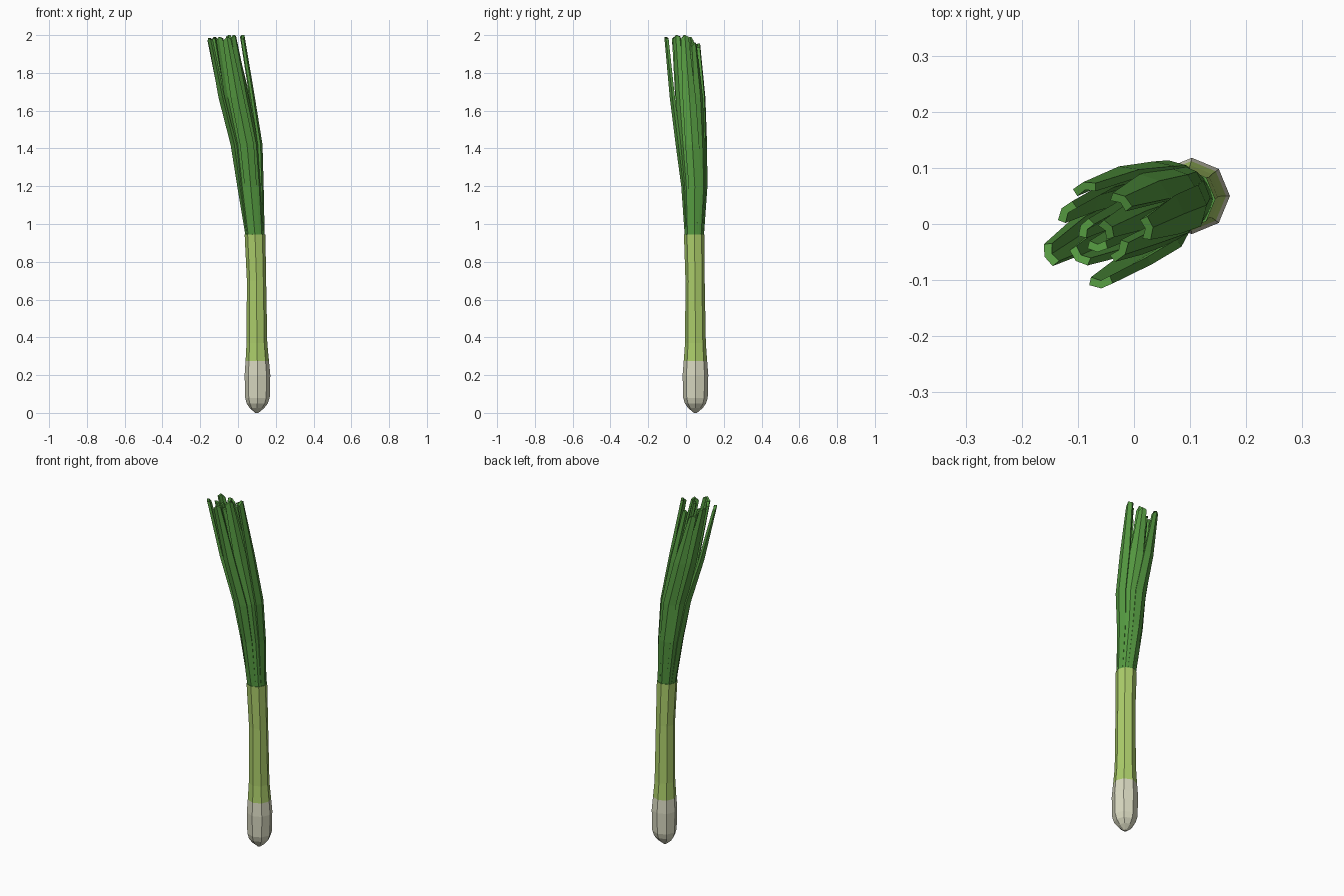
import bpy, bmesh, math
from mathutils import Vector

if "Cube" in bpy.data.objects:
    bpy.data.objects.remove(bpy.data.objects["Cube"])


def material(name, rgb):
    m = bpy.data.materials.new(name)
    m.diffuse_color = (*rgb, 1)
    m.use_nodes = True
    m.node_tree.nodes["Principled BSDF"].inputs["Base Color"].default_value = m.diffuse_color
    return m


WHITE = material("bulb white", (0.69, 0.69, 0.53))
PALE = material("pale green", (0.41, 0.61, 0.145))
GREEN = material("leaf green", (0.09, 0.32, 0.052))


def finish(bm, name, mats):
    bmesh.ops.recalc_face_normals(bm, faces=bm.faces)
    me = bpy.data.meshes.new(name)
    bm.to_mesh(me)
    bm.free()
    for m in mats:
        me.materials.append(m)
    ob = bpy.data.objects.new(name, me)
    bpy.context.collection.objects.link(ob)
    return ob


def skin(bm, rings):
    """Join successive closed rings of points with quads and cap both ends."""
    vs = [[bm.verts.new(p) for p in r] for r in rings]
    n = len(vs[0])
    for a, b in zip(vs, vs[1:]):
        for i in range(n):
            j = (i + 1) % n
            bm.faces.new((a[i], a[j], b[j], b[i]))
    bm.faces.new(vs[0][::-1])
    bm.faces.new(vs[-1])


# Stem: eight-sided, coloured by height (z, centre x, centre y, radius)
STEM = [(0.0, .10, .05, .008), (0.025, .10, .05, .038), (0.05, .102, .05, .056),
        (0.08, .103, .05, .065), (0.20, .103, .05, .068), (0.275, .102, .05, .062),
        (0.37, .10, .05, .055), (0.70, .098, .048, .051), (0.945, .09, .044, .055)]
bm = bmesh.new()
skin(bm, [[(x + r * math.cos(k * math.pi / 4), y + r * math.sin(k * math.pi / 4), z)
           for k in range(8)] for z, x, y, r in STEM])
for f in bm.faces:
    z = f.calc_center_median().z
    f.material_index = 0 if z < 0.275 else 1 if z < 0.94 else 2
finish(bm, "stem", [WHITE, PALE, GREEN])

# Leaf bundle: z, centre x, centre y, spread, leaf half width
BUNDLE = [(0.94, .09, .044, .051, .023), (1.2, .066, .044, .070, .032),
          (1.42, .045, .028, .085, .037), (1.67, -.008, .008, .098, .035),
          (2.0, -.065, -.02, .100, .021)]


def leaf(name, base_deg, tip_deg, tip_spread, top, base_spread=1.0, width=1.0, thick=0.014):
    rings = []
    for i, (z, cx, cy, r, w) in enumerate(BUNDLE):
        t = i / (len(BUNDLE) - 1)
        a = math.radians(base_deg + (tip_deg - base_deg) * t)
        s = r * (base_spread + (tip_spread - base_spread) * t)
        out = Vector((math.cos(a), math.sin(a), 0))
        side = Vector((-out.y, out.x, 0))
        mid = Vector((cx, cy, top if t == 1 else z)) + out * s
        w *= width
        fold = 0.35 * w          # edges curl inward round the bundle
        notch = Vector((0, 0, 0.02 if t == 1 else 0))
        rings.append([mid - side * w - out * fold - notch,
                      mid,
                      mid + side * w - out * fold - notch * 0.4,
                      mid + side * w * 0.8 - out * (fold + thick) - notch * 0.4,
                      mid - out * thick,
                      mid - side * w * 0.8 - out * (fold + thick) - notch])
    bm = bmesh.new()
    skin(bm, rings)
    finish(bm, name, [GREEN])


# Outer leaves: base angle, tip angle, tip spread, tip height
OUTER = [(0, 8, 1.0, 2.0), (45, 55, .85, 1.96), (90, 105, .98, 1.955), (135, 143, .8, 1.99),
         (180, 202, 1.02, 1.985), (225, 230, .6, 1.99), (270, 274, .95, 1.99),
         (315, 325, .6, 2.0)]
for i, (b, t, s, z) in enumerate(OUTER):
    leaf(f"outer_leaf_{i + 1}", b, t, s, z)

# Inner leaves fill the heart of the bundle
for i, (b, t, s, z) in enumerate([(20, 30, .3, 2.0), (140, 150, .35, 1.96), (265, 270, .3, 1.95)]):
    leaf(f"inner_leaf_{i + 1}", b, t, s, z, base_spread=.5, width=.85)
